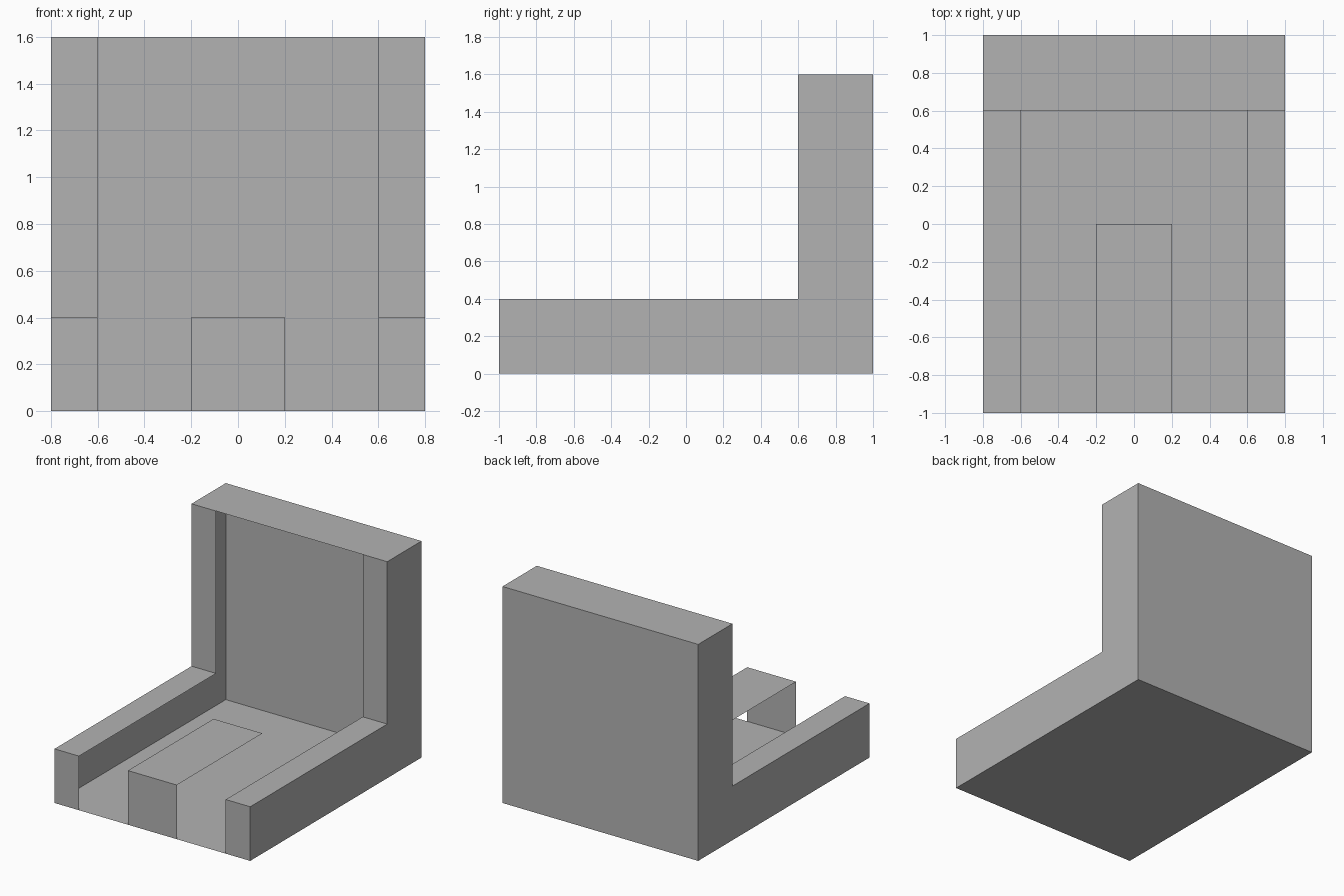
import bpy
import bmesh
from mathutils import Vector

cube = bpy.data.objects.get("Cube")
if cube:
    bpy.data.objects.remove(cube, do_unlink=True)

# Single plain material
GREY = (0.45, 0.45, 0.45, 1)
grey = bpy.data.materials.new("plain grey")
grey.use_nodes = True
grey.diffuse_color = GREY
grey.node_tree.nodes["Principled BSDF"].inputs["Base Color"].default_value = GREY

# Main dimensions
HALF_W, INNER_W, STEP_W = 0.8, 0.6, 0.2
FRONT, BACK, POST_Y, STEP_Y = -1, 1, 0.6, 0
LOW, HIGH = 0.4, 1.6


def sheets(name, polygons):
    """Make one object from open flat panels, each (outward direction, corners)."""
    bm = bmesh.new()
    for outward, corners in polygons:
        face = bm.faces.new([bm.verts.new(c) for c in corners])
        face.normal_update()
        if face.normal.dot(Vector(outward)) < 0:
            face.normal_flip()
    bmesh.ops.remove_doubles(bm, verts=bm.verts, dist=0.0001)
    mesh = bpy.data.meshes.new(name)
    bm.to_mesh(mesh)
    bm.free()
    mesh.materials.append(grey)
    obj = bpy.data.objects.new(name, mesh)
    bpy.context.collection.objects.link(obj)


def level(x0, x1, y0, y1, z, up=1):
    return (0, 0, up), [(x0, y0, z), (x1, y0, z), (x1, y1, z), (x0, y1, z)]


def upright(x0, x1, y, z0, z1, facing=-1):
    return (0, facing, 0), [(x0, y, z0), (x1, y, z0), (x1, y, z1), (x0, y, z1)]


# Floor, back wall and top cover
sheets("floor", [level(-HALF_W, HALF_W, FRONT, BACK, 0, -1)])
sheets("back_wall", [upright(-HALF_W, HALF_W, BACK, 0, HIGH, 1)])
sheets("top_cover", [level(-HALF_W, HALF_W, POST_Y, BACK, HIGH)])

# L-shaped side walls, each with an open-sided rail and post
profile = [(FRONT, 0), (BACK, 0), (BACK, HIGH), (POST_Y, HIGH), (POST_Y, LOW), (FRONT, LOW)]
for side, s in (("left", 1), ("right", -1)):
    outer, inner = s * HALF_W, s * INNER_W
    sheets(side + "_side_wall", [((s, 0, 0), [(outer, y, z) for y, z in profile])])
    sheets(side + "_rail", [upright(inner, outer, FRONT, 0, LOW),
                            level(inner, outer, FRONT, POST_Y, LOW)])
    sheets(side + "_post", [upright(inner, outer, POST_Y, LOW, HIGH)])

# Centre step, open at its sides and back
sheets("centre_step", [upright(-STEP_W, STEP_W, FRONT, 0, LOW),
                       level(-STEP_W, STEP_W, FRONT, STEP_Y, LOW)])
